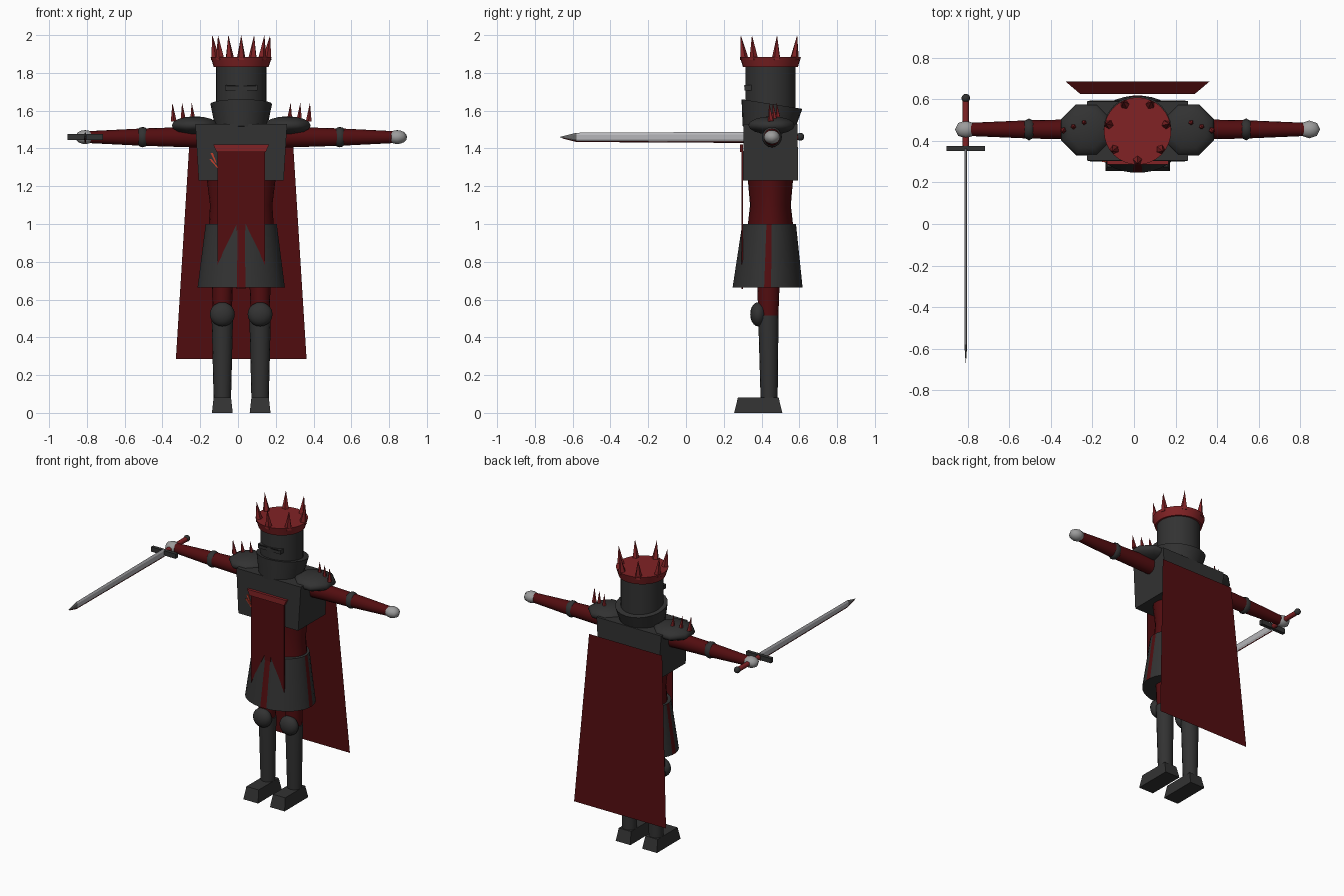
import bpy, bmesh, math
from mathutils import Matrix, Vector

cube = bpy.data.objects.get("Cube")
if cube:
    bpy.data.objects.remove(cube, do_unlink=True)

CX, CY = 0.017, 0.447      # body axis
SHOULDER_Z = 1.46


def material(name, r, g, b):
    m = bpy.data.materials.new(name)
    m.use_nodes = True
    m.diffuse_color = (r, g, b, 1)
    m.node_tree.nodes["Principled BSDF"].inputs["Base Color"].default_value = (r, g, b, 1)
    return m


IRON = material("dark iron", 0.032, 0.032, 0.032)
CLOTH = material("dark red cloth", 0.085, 0.004, 0.005)
CROWN = material("crown red", 0.22, 0.016, 0.018)
STEEL = material("blade steel", 0.47, 0.47, 0.49)
GLOVE = material("grey glove", 0.33, 0.33, 0.33)
TIP = material("dull steel", 0.13, 0.13, 0.13)
BLACK = material("black slit", 0.006, 0.006, 0.006)
SCRATCH = material("bright scratch", 0.55, 0.05, 0.025)


def finish(name, bm, mats, smooth=None):
    bmesh.ops.recalc_face_normals(bm, faces=bm.faces[:])
    me = bpy.data.meshes.new(name)
    bm.to_mesh(me)
    bm.free()
    for m in mats:
        me.materials.append(m)
    ob = bpy.data.objects.new(name, me)
    bpy.context.collection.objects.link(ob)
    if smooth:
        bpy.ops.object.select_all(action='DESELECT')
        ob.select_set(True)
        bpy.context.view_layer.objects.active = ob
        bpy.ops.object.shade_smooth_by_angle(angle=math.radians(smooth))
    return ob


def loft(name, rings, mat, sides=24, at=(0, 0, 0), turn=0.0, rot=None, smooth=40, extra=None, rule=None):
    """Stack of elliptical rings (height, rx, ry, dy) along local z."""
    bm = bmesh.new()
    loops = []
    for h, rx, ry, dy in rings:
        angles = [turn + math.tau * i / sides for i in range(sides)]
        loops.append([bm.verts.new((rx * math.cos(a), dy + ry * math.sin(a), h)) for a in angles])
    for low, high in zip(loops, loops[1:]):
        for i in range(sides):
            j = (i + 1) % sides
            f = bm.faces.new((low[i], low[j], high[j], high[i]))
            if rule and rule(i):
                f.material_index = 1
    bm.faces.new(loops[0])
    bm.faces.new(loops[-1])
    if rot:
        bm.transform(rot)
    bm.transform(Matrix.Translation(at))
    return finish(name, bm, [mat] + ([extra] if extra else []), smooth)


def ball(name, at, size, mat, sides=8, rings=8, turn=0.0, smooth=60):
    bm = bmesh.new()
    bmesh.ops.create_uvsphere(bm, u_segments=sides, v_segments=rings, radius=1)
    bm.transform(Matrix.Translation(at) @ Matrix.Diagonal((*size, 1)) @ Matrix.Rotation(turn, 4, 'Z'))
    return finish(name, bm, [mat], smooth)


def box(name, low, high, mat, taper=(0, 0)):
    """Box between two corners; taper shrinks the bottom (x, y), negative widens."""
    bm = bmesh.new()
    bmesh.ops.create_cube(bm, size=1)
    lo, hi = Vector(low), Vector(high)
    for v in bm.verts:
        s = v.co * 2
        v.co = [(lo[k] + hi[k]) / 2 + v.co[k] * (hi[k] - lo[k]) for k in range(3)]
        if s.z < 0:
            v.co.x -= s.x * taper[0]
            v.co.y -= s.y * taper[1]
    return finish(name, bm, [mat])


def spike(name, base, tip, radius, mat):
    base, tip = Vector(base), Vector(tip)
    d = tip - base
    bm = bmesh.new()
    bmesh.ops.create_cone(bm, cap_ends=True, segments=5, radius1=radius, radius2=0, depth=d.length)
    bm.transform(Matrix.Translation((base + tip) / 2) @ d.to_track_quat('Z', 'Y').to_matrix().to_4x4())
    return finish(name, bm, [mat])


def plate(name, points, mat, y, thick=0.0):
    """Flat outline in the x-z plane, optionally thickened backwards."""
    bm = bmesh.new()
    f = bm.faces.new([bm.verts.new((x, y, z)) for x, z in points])
    if thick:
        new = bmesh.ops.extrude_face_region(bm, geom=[f])["geom"]
        bmesh.ops.translate(bm, vec=(0, thick, 0), verts=[v for v in new if isinstance(v, bmesh.types.BMVert)])
    return finish(name, bm, [mat])


# Helmet, visor and tilted neck guard
loft("helmet", [(1.5, .133, .133, 0), (1.84, .133, .133, 0)], IRON, 32, (CX, CY, 0))
box("visor", (CX - .085, CY - .137, 1.708), (CX + .085, CY - .09, 1.736), IRON)
for s in (-1, 1):
    x = CX + s * .045
    box("visor_slit", (x - .034, CY - .139, 1.727), (x + .034, CY - .13, 1.733), BLACK)
loft("neck_guard", [(-.14, .135, .135, 0), (0, .163, .163, 0)], IRON, 24, (CX, .455, 1.635),
     rot=Matrix.Rotation(math.radians(-9), 4, 'X'))

# Crown
loft("crown_band", [(1.83, .145, .145, 0), (1.885, .162, .162, 0)], CROWN, 32, (CX, CY, 0))
for i in range(7):
    a = math.tau * i / 7 - math.pi / 2
    c, s = math.cos(a), math.sin(a)
    spike("crown_spike", (CX + .14 * c, CY + .14 * s, 1.87), (CX + .157 * c, CY + .157 * s, 2.0), .025, CROWN)

# Chest, waist and skirt with narrow red openings
box("chest", (CX - .243, .305, 1.23), (CX + .243, .59, 1.53), IRON, (.018, -.004))
loft("waist", [(.95, .175, .125, 0), (1.1, .165, .108, 0), (1.26, .185, .122, 0)], CLOTH, 24, (CX, CY, 0))
loft("skirt", [(.665, .232, .186, -.008), (1.0, .189, .143, 0)], IRON, 32, (CX, .44, 0),
     turn=math.pi / 32, extra=CLOTH, rule=lambda i: i % 8 == 7)

# Tabard: three prongs, bar and scratch marks
half = [(.024, .655), (.024, 1.0), (.125, .785), (.125, 1.41)]
outline = [(CX + x, z) for x, z in half] + [(CX - x, z) for x, z in reversed(half)]
plate("tabard", outline, CLOTH, .293, .008)
strip = [(CX - .024, .995), (CX + .024, .995), (CX + .024, .67), (CX - .024, .67)]
plate("tabard_bar", [(CX - .148, 1.42), (CX + .148, 1.42), (CX + .13, 1.382), (CX - .13, 1.382)], CROWN, .285, .018)
for a, b in (((-.153, 1.345), (-.1, 1.285)), ((-.145, 1.375), (-.12, 1.325))):
    plate("scratch", [a, (a[0] + .012, a[1]), (b[0] + .006, b[1]), b], SCRATCH, .297, .008)

# Cape: one thin sloping sheet
bm = bmesh.new()
bm.faces.new([bm.verts.new((CX + x, y, z)) for x, y, z in
              ((-.346, .685, .285), (.346, .685, .285), (.275, .625, 1.42), (-.275, .625, 1.42))])
finish("cape", bm, [CLOTH])

# Arms, shoulders and legs on both sides
for s, side in ((-1, "right"), (1, "left")):
    along_x = Matrix.Rotation(s * math.pi / 2, 4, 'Y')
    loft(side + "_arm", [(.2, .056, .05, 0), (.52, .046, .044, 0), (.8, .032, .032, 0)], CLOTH, 16,
         (CX, .455, SHOULDER_Z), rot=along_x)
    ball(side + "_elbow", (CX + s * .522, .455, SHOULDER_Z), (.04, .053, .054), IRON)
    ball(side + "_hand", (CX + s * .826, .455, SHOULDER_Z), (.052, .043, .037), GLOVE)
    ball(side + "_pauldron", (CX + s * .245, .453, 1.522), (.133, .133, .048), IRON, turn=math.pi / 8)
    for k in range(3):
        x, y = .262 + .051 * k, .49 - .02 * k
        spike(side + "_shoulder_spike", (CX + s * (x - .006), y, 1.545), (CX + s * x, y - .01, 1.642), .016, CROWN)

    leg = CX + s * .1
    loft(side + "_thigh", [(.515, .05, .053, 0), (.95, .065, .07, 0)], CLOTH, 16, (leg, .436, 0))
    loft(side + "_shin", [(.07, .046, .045, .004), (.515, .057, .054, 0)], IRON, 16, (leg, .436, 0))
    ball(side + "_knee", (leg, .382, .522), (.066, .042, .064), IRON, 16, 10)
    box(side + "_boot", (leg - .046, .275, 0), (leg + .046, .49, .082), IRON, (-.009, -.02))

# Sword held in the right hand, pointing forward
SX = CX - .826
to_front = Matrix.Rotation(math.pi / 2, 4, 'X')
loft("sword_grip", [(-.6, .016, .016, 0), (-.36, .016, .016, 0)], CROWN, 12, (SX, 0, SHOULDER_Z), rot=to_front)
ball("sword_pommel", (SX, .605, SHOULDER_Z + .002), (.021, .021, .021), IRON, 12, 8)
box("sword_guard", (SX - .093, .352, SHOULDER_Z - .016), (SX + .093, .376, SHOULDER_Z + .016), IRON)
loft("sword_blade", [(-.36, .008, .028, 0), (.58, .008, .023, 0)], STEEL, 6, (SX, 0, SHOULDER_Z),
     turn=math.pi / 2, rot=to_front, smooth=None)
loft("sword_tip", [(.58, .008, .023, 0), (.668, .001, .001, 0)], TIP, 6, (SX, 0, SHOULDER_Z),
     turn=math.pi / 2, rot=to_front, smooth=None)
loft("sword_stained_edge", [(-.36, .004, .004, -.027), (.58, .004, .004, -.022), (.655, .002, .002, -.005)],
     CLOTH, 4, (SX, 0, SHOULDER_Z), rot=to_front, smooth=None)
